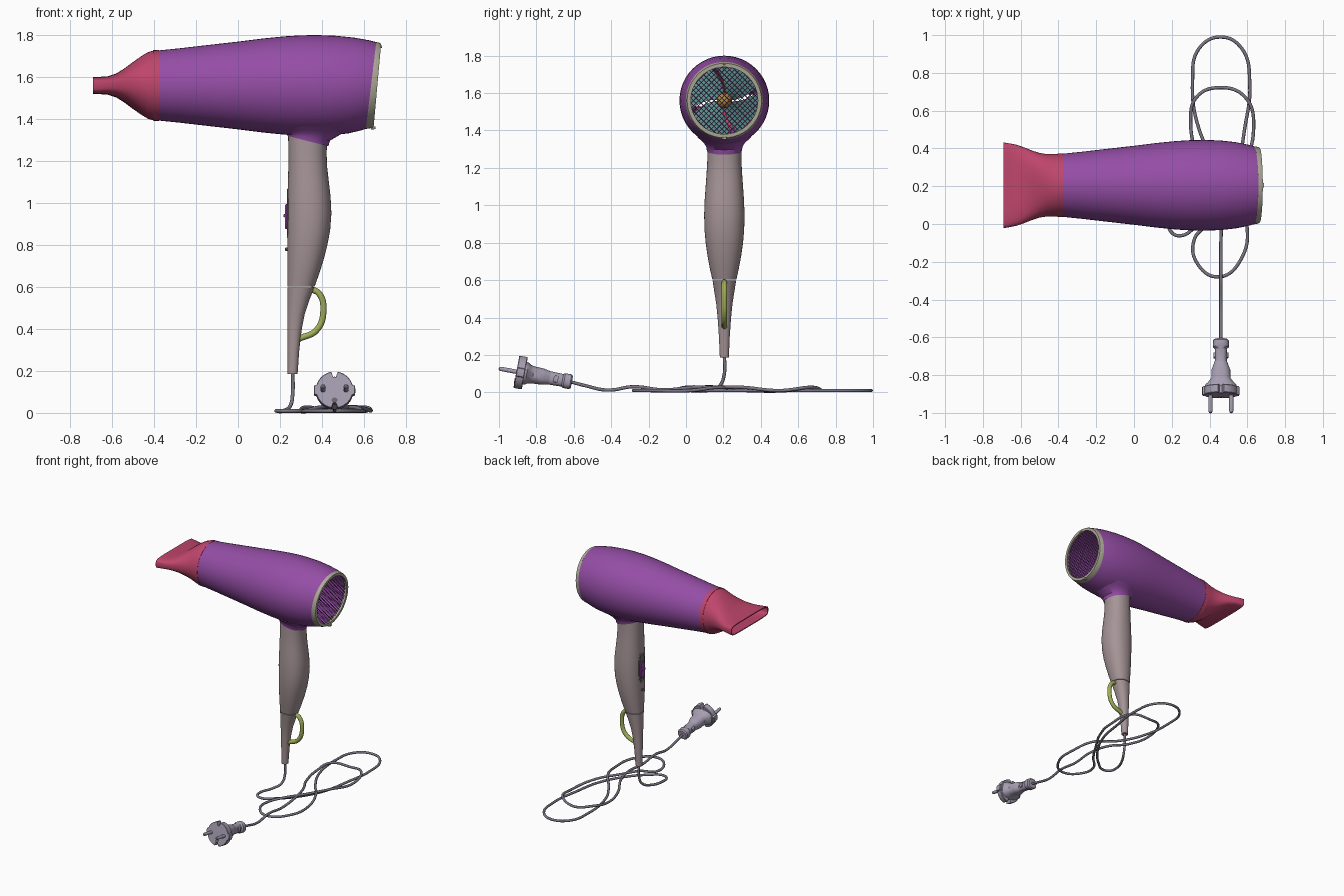
import bpy, bmesh
from math import cos, sin, pi, radians, sqrt, copysign
from mathutils import Vector

if "Cube" in bpy.data.objects:
    bpy.data.objects.remove(bpy.data.objects["Cube"])

CY, CZ = 0.205, 1.56          # barrel axis


def mat(name, *rgb):
    m = bpy.data.materials.new(name)
    m.diffuse_color = (*rgb, 1)
    m.use_nodes = True
    m.node_tree.nodes["Principled BSDF"].inputs["Base Color"].default_value = m.diffuse_color
    return m


PURPLE = mat("purple", .30, .075, .38)
PINK = mat("pink", .52, .06, .15)
HANDLE = mat("handle_grey", .38, .30, .31)
DARK = mat("dark_grey", .17, .13, .15)
CREAM = mat("cream", .43, .41, .32)
GREEN = mat("green", .36, .42, .10)
CORD = mat("cord_grey", .20, .18, .23)
PLUG = mat("plug_grey", .38, .34, .44)
TEAL = mat("teal", .10, .28, .26)
GOLD = mat("gold", .42, .25, .05)


def oval(a, b, n=2, seg=48):
    def p(v):
        return copysign(abs(v) ** (2 / n), v)
    return [(a * p(cos(2 * pi * i / seg)), b * p(sin(2 * pi * i / seg))) for i in range(seg)]


def ring_x(x, a, b, n=2, k=0, cy=CY, cz=CZ):
    return [Vector((x + k * v, cy + u, cz + v)) for u, v in oval(a, b, n)]


def ring_z(z, cx, cy, a, b, n=2, k=0):
    return [Vector((cx + u, cy + v, z + k * u)) for u, v in oval(a, b, n)]


def finish(name, bm, material, angle=35):
    bmesh.ops.recalc_face_normals(bm, faces=bm.faces)
    me = bpy.data.meshes.new(name)
    bm.to_mesh(me)
    bm.free()
    ob = bpy.data.objects.new(name, me)
    bpy.context.collection.objects.link(ob)
    me.materials.append(material)
    bpy.ops.object.select_all(action='DESELECT')
    ob.select_set(True)
    bpy.context.view_layer.objects.active = ob
    bpy.ops.object.shade_smooth_by_angle(angle=radians(angle))
    return ob


def loft(name, rings, material, caps=True, wrap=False):
    bm = bmesh.new()
    vs = [[bm.verts.new(p) for p in r] for r in rings]
    pairs = list(zip(vs, vs[1:])) + ([(vs[-1], vs[0])] if wrap else [])
    for a, b in pairs:
        for i in range(len(a)):
            j = (i + 1) % len(a)
            bm.faces.new((a[i], a[j], b[j], b[i]))
    if caps and not wrap:
        bm.faces.new(vs[0])
        bm.faces.new(vs[-1])
    return finish(name, bm, material)


def shell(name, stations, t, material):
    """Hollow tube along x from (x, half width, half height, power, shear)."""
    outer = [ring_x(*s) for s in stations]
    inner = [ring_x(x, a - t, b - t, n, k) for x, a, b, n, k in reversed(stations)]
    return loft(name, outer + inner, material, wrap=True)


def tube(name, paths, radius, material, kind='BEZIER', res=3):
    cu = bpy.data.curves.new(name, 'CURVE')
    cu.dimensions = '3D'
    cu.bevel_depth, cu.bevel_resolution, cu.resolution_u = radius, res, 8
    cu.use_fill_caps = True
    for path in paths:
        sp = cu.splines.new(kind)
        pts = sp.bezier_points if kind == 'BEZIER' else sp.points
        pts.add(len(path) - 1)
        for q, p in zip(pts, path):
            if kind == 'BEZIER':
                q.co = p
                q.handle_left_type = q.handle_right_type = 'AUTO'
            else:
                q.co = (*p, 1)
    cu.materials.append(material)
    ob = bpy.data.objects.new(name, cu)
    bpy.context.collection.objects.link(ob)
    return ob


# Barrel, rear ring and nozzle
body = [(-.378, .167, 0), (-.28, .177, 0), (-.15, .192, 0), (0, .209, 0), (.12, .224, 0),
        (.22, .234, 0), (.3, .239, 0), (.38, .24, 0), (.46, .237, .02), (.54, .228, .06),
        (.6, .216, .1), (.637, .206, .12)]
shell("barrel", [(x, r, r, 2, k) for x, r, k in body], .008, PURPLE)
shell("rear_ring", [(.634, .207, .207, 2, .12), (.652, .204, .204, 2, .1), (.664, .199, .199, 2, .09)],
      .02, CREAM)
shell("nozzle_collar", [(-.405, .168, .168, 2, 0), (-.376, .169, .169, 2, 0)], .012, PINK)
shell("nozzle", [(-.404, .166, .166, 2, 0), (-.43, .165, .158, 2, 0), (-.46, .165, .14, 2, 0),
                 (-.5, .171, .112, 2.2, 0), (-.54, .184, .082, 2.5, 0), (-.58, .2, .057, 3, 0),
                 (-.62, .214, .044, 3.6, 0), (-.66, .222, .041, 4.5, 0), (-.692, .227, .04, 5, 0)],
      .007, PINK)
for name, x, z in (("upper_clip", .677, 1.745), ("lower_clip", .645, 1.358)):
    loft(name, [ring_x(x - .012, .014, .008, 4, 0, CY, z), ring_x(x + .01, .012, .006, 4, 0, CY, z)], CREAM)

# Rear grille: two crossing sets of thin wires on the tilted opening
wires = []
R = .184
for i in range(-9, 10):
    d = i * .0195
    h = sqrt(R * R - d * d)
    for s in (1, -1):
        ends = [((d + e) * .7071, s * (d - e) * .7071) for e in (-h, h)]
        wires.append([(.647 + .1 * v, CY + u, CZ + v) for u, v in ends])
tube("rear_grille", wires, .0022, PURPLE, 'POLY', 0)

# Fan: four swept blades round a hub
bm = bmesh.new()
for b in range(4):
    rows = []
    for i in range(9):
        r = .03 + .17 * i / 8
        rows.append([])
        for j in range(7):
            a = b * pi / 2 + j / 6 * radians(82) + 2.6 * (r - .03)
            rows[-1].append(bm.verts.new((.30 + .05 * j / 6, CY + r * cos(a), CZ + r * sin(a))))
    for p, q in zip(rows, rows[1:]):
        for j in range(6):
            bm.faces.new((p[j], p[j + 1], q[j + 1], q[j]))
finish("fan_blades", bm, TEAL)
loft("fan_hub", [ring_x(x, r, r) for x, r in ((.25, .04), (.36, .04), (.375, .03), (.385, .015))], GOLD)

# Neck flare and handle (z, left x, right x, half depth)
loft("neck", [ring_z(1.295, .334, CY, .097, .094, 2.2, -.25), ring_z(1.312, .337, CY, .101, .097, 2.2, -.15),
              ring_z(1.33, .352, CY, .135, .107, 2, -.03), ring_z(1.345, .36, CY, .17, .122),
              ring_z(1.365, .365, CY, .21, .145)], PURPLE, caps=False)


def grip(stations):
    return [ring_z(z, (l + r) / 2, CY, (r - l) / 2, w, 2.2) for z, l, r, w in stations]


loft("handle_grip", grip([(.602, .235, .365, .064), (.66, .235, .386, .077), (.73, .235, .408, .09),
                          (.8, .235, .426, .1), (.87, .235, .439, .106), (.95, .235, .445, .108),
                          (1.03, .236, .441, .105), (1.1, .238, .433, .1), (1.17, .24, .425, .095),
                          (1.24, .24, .422, .091), (1.335, .239, .428, .091)]), HANDLE)
loft("handle_tail", grip([(.185, .237, .284, .024), (.3, .236, .292, .029), (.4, .235, .304, .036),
                          (.47, .235, .318, .043), (.54, .235, .341, .054), (.598, .235, .364, .063)]), HANDLE)

# Switch panel, sliding button and indicator
loft("switch_panel", [ring_x(x, a, b, 2.6, 0, CY, .95) for x, a, b in
                      ((.26, .036, .12), (.237, .036, .12), (.233, .031, .114))], DARK)
loft("switch_button", [ring_x(x, a, b, 5, 0, CY, .935) for x, a, b in
                       ((.25, .026, .06), (.23, .026, .06), (.225, .022, .056))], PURPLE)
loft("button_ridge", [ring_x(x, .02, h, 5, 0, CY, .94) for x, h in ((.23, .012), (.217, .006))], PURPLE)
loft("indicator", [ring_x(x, r, r, 2, 0, CY, .78) for x, r in ((.25, .009), (.229, .009), (.225, .005))], DARK)

# Hanging loop
tube("hanging_loop", [[(.345, CY, .59), (.385, CY, .57), (.407, CY, .49), (.375, CY, .395), (.29, CY, .353)]],
     .0155, GREEN)

# Power cord: small turn, two long loops, then out to the plug
L, H = .0095, .027
tube("power_cord", [[
    (.26, CY, .2), (.261, CY, .1), (.25, .18, .035), (.215, .115, L), (.184, .02, L), (.195, -.04, L),
    (.245, -.062, L), (.33, -.01, L), (.45, .12, L), (.545, .3, L), (.585, .5, L), (.613, .74, L),
    (.57, .93, L), (.46, .99, L), (.345, .93, L), (.31, .76, L), (.345, .5, L), (.44, .32, L),
    (.545, .18, H), (.595, .02, L), (.575, -.17, L), (.45, -.28, L), (.33, -.2, L), (.32, -.08, L),
    (.39, .0, H), (.47, .12, H), (.575, .3, H), (.633, .5, L), (.59, .67, H), (.45, .722, L),
    (.33, .67, H), (.3, .54, L), (.34, .35, L), (.42, .2, H), (.458, .04, H), (.46, -.12, L + .004),
    (.46, -.28, .03), (.46, -.42, .012), (.46, -.54, .036), (.46, -.63, .06)]], .009, CORD)

# Plug, modelled along local z and tilted slightly upward
def plug_ring(z, a, b):
    return ring_z(z, 0, 0, a, b, 2.4)


def flange_ring(z, grow):
    pts = []
    for i in range(90):
        a = i * 4
        r = .089
        if min(a % 180, 180 - a % 180) <= 14:
            r = .099
        elif abs(a % 180 - 90) <= 8:
            r = .064
        pts.append(Vector(((r + grow) * cos(radians(a)), (r + grow) * sin(radians(a)), z)))
    return pts


parts = [
    loft("plug_sleeve", [plug_ring(*s) for s in ((0, .034, .032), (.008, .042, .04), (.042, .042, .04),
                                                 (.052, .031, .034), (.125, .032, .036))], PLUG),
    loft("plug_body", [plug_ring(*s) for s in ((.12, .033, .035), (.145, .042, .041), (.165, .05, .044),
                                               (.21, .051, .046), (.232, .068, .05), (.246, .083, .06),
                                               (.262, .086, .062))], PLUG),
    loft("plug_flange", [flange_ring(.256, -.003), flange_ring(.26, 0), flange_ring(.298, 0),
                         flange_ring(.302, -.003)], PLUG),
    loft("earth_contact", [ring_z(z, 0, -.05, .014, .012) for z in (.29, .304)], DARK)]
for side, s in (("left", -1), ("right", 1)):
    parts.append(loft(side + "_prong", [ring_z(z, s * .055, 0, r, r) for z, r in
                                        ((.29, .0115), (.385, .0115), (.394, .009), (.398, .004))], PLUG))
    parts.append(loft(side + "_sleeve_rib", [ring_z(z, s * .026, 0, .014, .018, 4) for z in (.075, .1)], PLUG))
for ob in parts:
    ob.location = (.46, -.61, .055)
    ob.rotation_euler = (radians(79.5), 0, 0)
